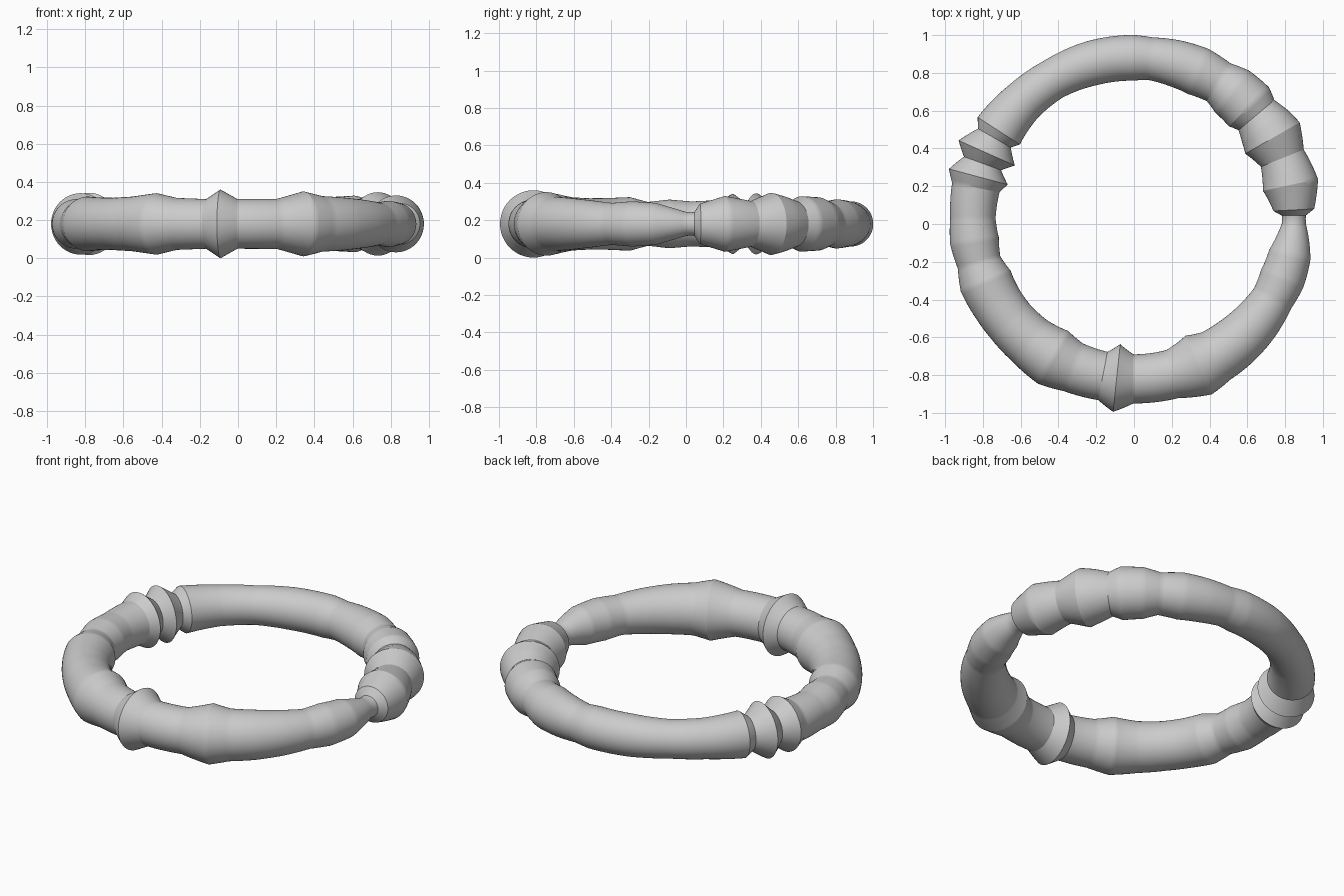
import bpy
import bmesh
from math import sin, cos, radians, tau
from mathutils import Vector

default_cube = bpy.data.objects.get("Cube")
if default_cube:
    bpy.data.objects.remove(default_cube, do_unlink=True)

# Ring path: centre of the band and the distance from it to the tube's core
CENTRE = Vector((-0.003, 0.03, 0.18))
RING_RADIUS = 0.85
SIDES = 48

# Tube thickness around the ring: (angle in degrees, radius in thousandths)
THICKNESS = [
    (0, 62), (1, 64), (3, 108), (12, 149), (17, 136), (22, 122), (30, 166),
    (35, 148), (40, 124), (44, 148), (52, 143), (58, 118), (66, 131),
    (75, 124), (84, 113), (90, 121), (105, 119), (120, 109), (133, 115),
    (147, 133), (150, 100), (156, 163), (160, 105), (165, 161), (169, 128),
    (180, 120), (188, 130), (196, 117), (203, 143), (212, 138), (220, 137),
    (230, 143), (240, 161), (248, 136), (259, 130), (264, 180), (270, 130),
    (284, 131), (294, 170), (301, 146), (310, 139), (320, 127), (330, 112),
    (338, 121), (347, 112), (354, 82), (358, 64), (360, 62),
]


def tube_radius(angle):
    """Interpolate the thickness between neighbouring profile points."""
    for (a, ra), (b, rb) in zip(THICKNESS, THICKNESS[1:]):
        if a <= angle <= b:
            blend = (angle - a) / (b - a)
            return (ra + (rb - ra) * blend) / 1000


def make_material(name, colour):
    material = bpy.data.materials.new(name)
    material.use_nodes = True
    material.diffuse_color = colour
    shader = material.node_tree.nodes["Principled BSDF"]
    shader.inputs["Base Color"].default_value = colour
    return material


def cross_section(bm, angle):
    """Add one circle of vertices standing across the ring path."""
    turn = radians(angle)
    outward = Vector((cos(turn), sin(turn), 0))
    up = Vector((0, 0, 1))
    core = CENTRE + outward * RING_RADIUS
    radius = tube_radius(angle)
    loop = []
    for side in range(SIDES):
        t = tau * side / SIDES
        loop.append(bm.verts.new(core + (outward * cos(t) + up * sin(t)) * radius))
    return loop


# Closed band: sweep the changing circle once round the ring
bm = bmesh.new()
loops = [cross_section(bm, angle) for angle in range(360)]
for i, loop in enumerate(loops):
    following = loops[(i + 1) % len(loops)]
    for j in range(SIDES):
        k = (j + 1) % SIDES
        bm.faces.new((loop[j], following[j], following[k], loop[k]))
bmesh.ops.recalc_face_normals(bm, faces=bm.faces)

mesh = bpy.data.meshes.new("turned_ring")
bm.to_mesh(mesh)
bm.free()
mesh.materials.append(make_material("plain grey", (0.6, 0.6, 0.6, 1)))
ring = bpy.data.objects.new("turned_ring", mesh)
bpy.context.collection.objects.link(ring)

# Smooth shading that keeps the turned ridges crisp
bpy.ops.object.select_all(action="DESELECT")
ring.select_set(True)
bpy.context.view_layer.objects.active = ring
bpy.ops.object.shade_smooth_by_angle(angle=radians(25))
